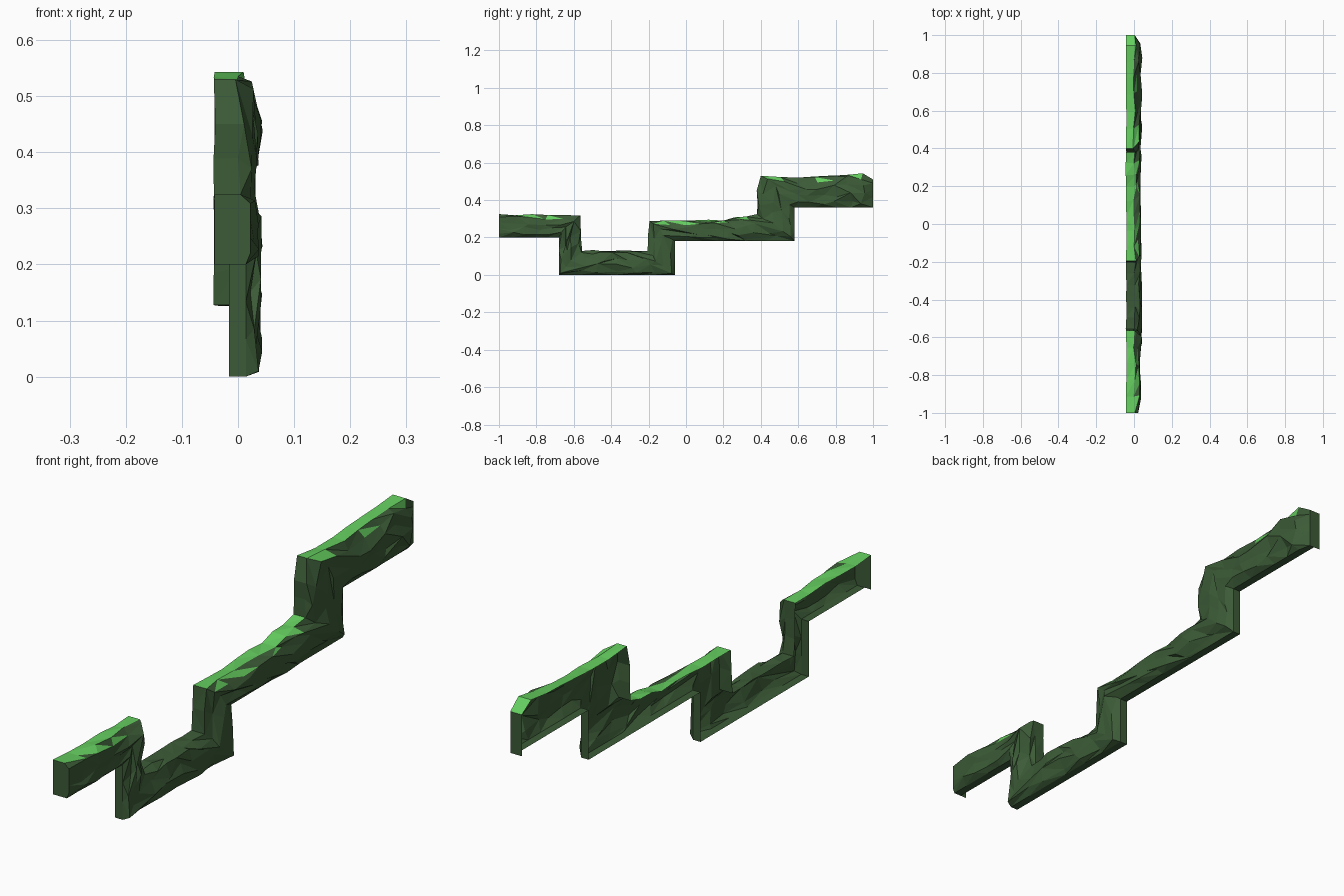
import bpy, bmesh, math, random

if "Cube" in bpy.data.objects:
    bpy.data.objects.remove(bpy.data.objects["Cube"])

random.seed(4)


def material(name, color):
    m = bpy.data.materials.new(name)
    m.diffuse_color = color
    m.use_nodes = True
    m.node_tree.nodes["Principled BSDF"].inputs["Base Color"].default_value = m.diffuse_color
    return m


# Paired corners along the ledge: top (y, z), bottom (y, z), grassy after this point
PATH = [
    ((-1.00, .325), (-1.00, .20), True),
    ((-.565, .317), (-.68, .20), False),
    ((-.555, .128), (-.68, .00), False),
    ((-.205, .128), (-.06, .00), False),
    ((-.195, .288), (-.06, .18), True),
    ((.200, .290), (.34, .18), True),
    ((.380, .325), (.58, .18), False),
    ((.378, .450), (.58, .28), False),
    ((.400, .530), (.58, .36), True),
    ((.600, .520), (.68, .36), True),
    ((.945, .543), (.95, .36), True),
    ((1.00, .510), (1.00, .36), True),
]
# Shell cross-section: depth x, fraction from top outline to bottom outline
SECTION = [(-.042, 0), (.004, 0), (.023, .13), (.034, .36),
           (.036, .62), (.030, .84), (.014, 1), (-.016, 1)]

# Subdivide the path into stations
stations = []
for (t0, b0, grass), (t1, b1, _) in zip(PATH, PATH[1:]):
    length = (math.dist(t0, t1) + math.dist(b0, b1)) / 2
    n = max(1, round(length / .075))
    for k in range(n):
        f = k / n
        top = [t0[a] + (t1[a] - t0[a]) * f for a in (0, 1)]
        bot = [b0[a] + (b1[a] - b0[a]) * f for a in (0, 1)]
        stations.append((top, bot, grass, k == 0))
stations.append((PATH[-1][0], PATH[-1][1], False, True))

# Rocky shell: open at the back, rounded on the front
bm = bmesh.new()
rows = []
last = len(stations) - 1
for i, (top, bot, grass, corner) in enumerate(stations):
    end = i in (0, last)
    row = []
    for j, (x, t) in enumerate(SECTION):
        y = top[0] + (bot[0] - top[0]) * t
        z = top[1] + (bot[1] - top[1]) * t
        if end:
            x = min(x, .022 if i == 0 else .004)
        elif j == 0:
            x += random.uniform(-.002, .002)
        elif j < 6:
            x += random.uniform(-.010, .009)
        if not end and 1 < j < 6:
            y += random.uniform(-.016, .016)
            z += random.uniform(-.012, .012)
        elif not end and j < 2 and not corner:
            z += random.uniform(-.006, .006)
            y += random.uniform(-.004, .004)
        row.append(bm.verts.new((x, max(-1, min(1, y)), max(0, z))))
    rows.append(row)

for i in range(last):
    grass = stations[i][2]
    for j in range(len(SECTION) - 1):
        a, b = rows[i][j], rows[i][j + 1]
        c, d = rows[i + 1][j + 1], rows[i + 1][j]
        tris = [(a, b, c), (a, c, d)] if random.random() < .5 else [(a, b, d), (b, c, d)]
        for tri in tris:
            f = bm.faces.new(tri)
            # grass on the flat tops, with a ragged edge over the chamfer
            if grass and (j == 0 or (j == 1 and random.random() < .35)):
                f.material_index = 1

# End walls
for row, flip in ((rows[0], True), (rows[-1], False)):
    y, z = row[-1].co.y, row[-1].co.z
    loop = row + [bm.verts.new((-.042, y, z))]
    bm.faces.new(loop[::-1] if flip else loop)

mesh = bpy.data.meshes.new("rock_ledge")
bm.to_mesh(mesh)
bm.free()
mesh.materials.append(material("dark_moss", (.045, .105, .038, 1)))
mesh.materials.append(material("bright_grass", (.13, .62, .115, 1)))
ledge = bpy.data.objects.new("rock_ledge", mesh)
bpy.context.collection.objects.link(ledge)
